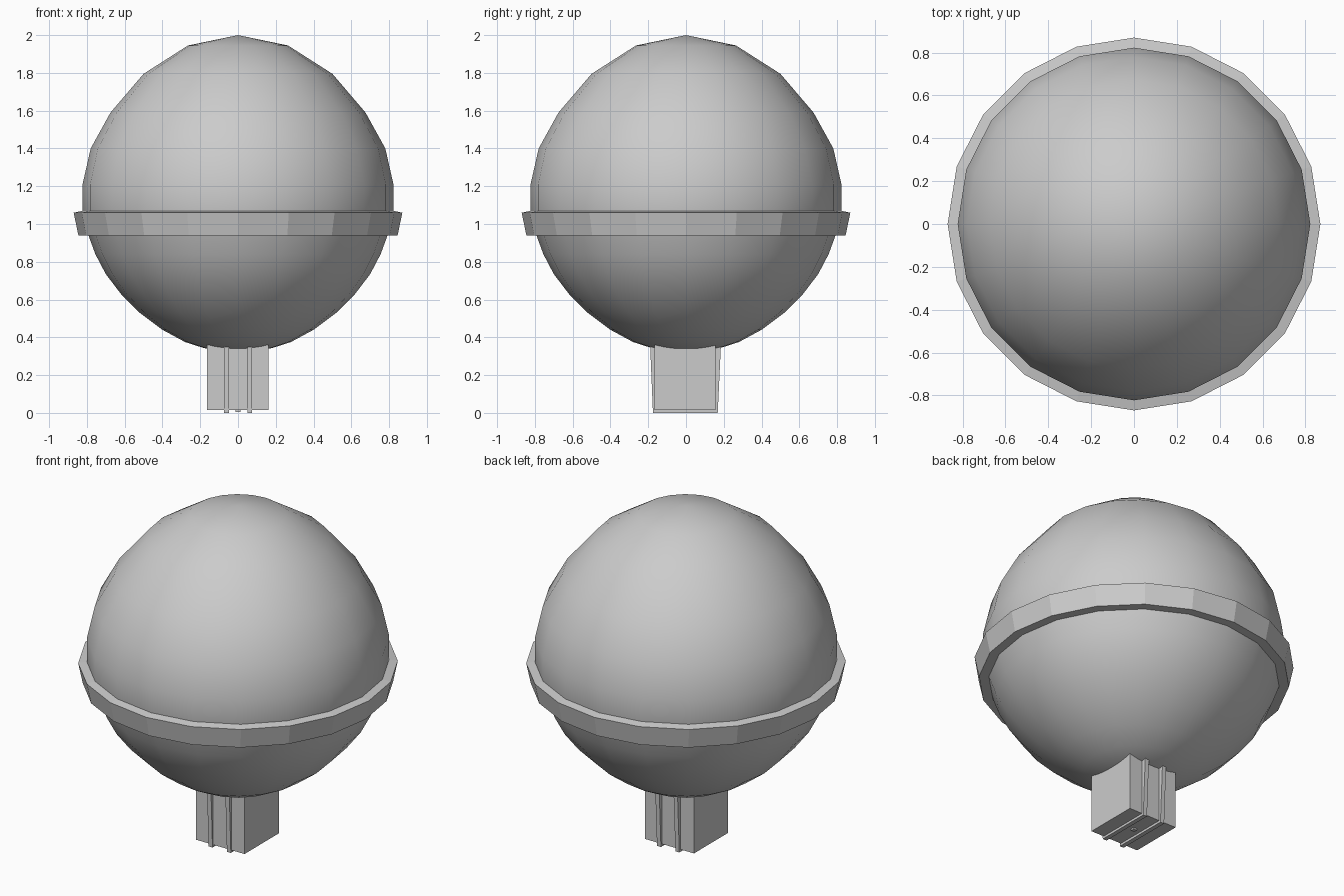
import bpy, bmesh, math
from mathutils import Vector

if "Cube" in bpy.data.objects:
    bpy.data.objects.remove(bpy.data.objects["Cube"])

SIDES = 20


def finish(name, bm, smooth=None):
    bmesh.ops.recalc_face_normals(bm, faces=bm.faces)
    me = bpy.data.meshes.new(name)
    bm.to_mesh(me)
    bm.free()
    ob = bpy.data.objects.new(name, me)
    bpy.context.collection.objects.link(ob)
    if smooth:
        bpy.ops.object.select_all(action='DESELECT')
        bpy.context.view_layer.objects.active = ob
        ob.select_set(True)
        bpy.ops.object.shade_smooth_by_angle(angle=math.radians(smooth))
    return ob


def lathe(name, profile, closed=False, smooth=None):
    """Spin an (r, z) profile around z."""
    bm = bmesh.new()
    vs = [bm.verts.new((r, 0, z)) for r, z in profile]
    es = [bm.edges.new(p) for p in zip(vs, vs[1:])]
    if closed:
        es.append(bm.edges.new((vs[-1], vs[0])))
    bmesh.ops.spin(bm, geom=vs + es, cent=(0, 0, 0), axis=(0, 0, 1),
                   angle=math.tau, steps=SIDES, use_merge=True)
    bmesh.ops.remove_doubles(bm, verts=bm.verts, dist=1e-4)
    return finish(name, bm, smooth)


def box(name, lo, hi):
    bm = bmesh.new()
    bmesh.ops.create_cube(bm, size=1)
    lo, hi = Vector(lo), Vector(hi)
    for v in bm.verts:
        v.co = (lo + hi) / 2 + v.co * (hi - lo)
    return finish(name, bm)


# Balloon envelope: coarse dome above, finely curved bowl below
lathe("balloon_envelope", [
    (0, 2.0), (0.265, 1.945), (0.5, 1.795), (0.675, 1.59), (0.78, 1.40),
    (0.823, 1.21), (0.823, 1.03), (0.79, 0.935), (0.755, 0.84), (0.70, 0.735),
    (0.62, 0.63), (0.52, 0.53), (0.40, 0.44), (0.28, 0.375), (0.18, 0.343),
    (0.09, 0.328), (0, 0.325)], smooth=60)

# Flared belt around the middle
lathe("belt", [(0.845, 0.94), (0.87, 1.06), (0.82, 1.07), (0.785, 0.94)],
      closed=True)

# Basket block tucked into the bottom of the envelope
box("basket", (-0.163, -0.168, 0.014), (0.161, 0.157, 0.37))
box("basket_stud", (-0.012, -0.012, 0.004), (0.012, 0.012, 0.02))

# Two U-shaped straps passing under the basket
outer = [(-0.19, 0.36), (-0.175, 0), (0.168, 0), (0.185, 0.36)]
inner = [(-0.165, 0.36), (-0.16, 0.015), (0.152, 0.015), (0.155, 0.36)]
for name, x in (("strap_left", -0.06), ("strap_right", 0.062)):
    bm = bmesh.new()
    loop = outer + inner[::-1]
    face = bm.faces.new([bm.verts.new((x - 0.013, y, z)) for y, z in loop])
    ext = bmesh.ops.extrude_face_region(bm, geom=[face], use_keep_orig=True)
    bmesh.ops.translate(bm, vec=(0.026, 0, 0), verts=[
        g for g in ext["geom"] if isinstance(g, bmesh.types.BMVert)])
    finish(name, bm)
